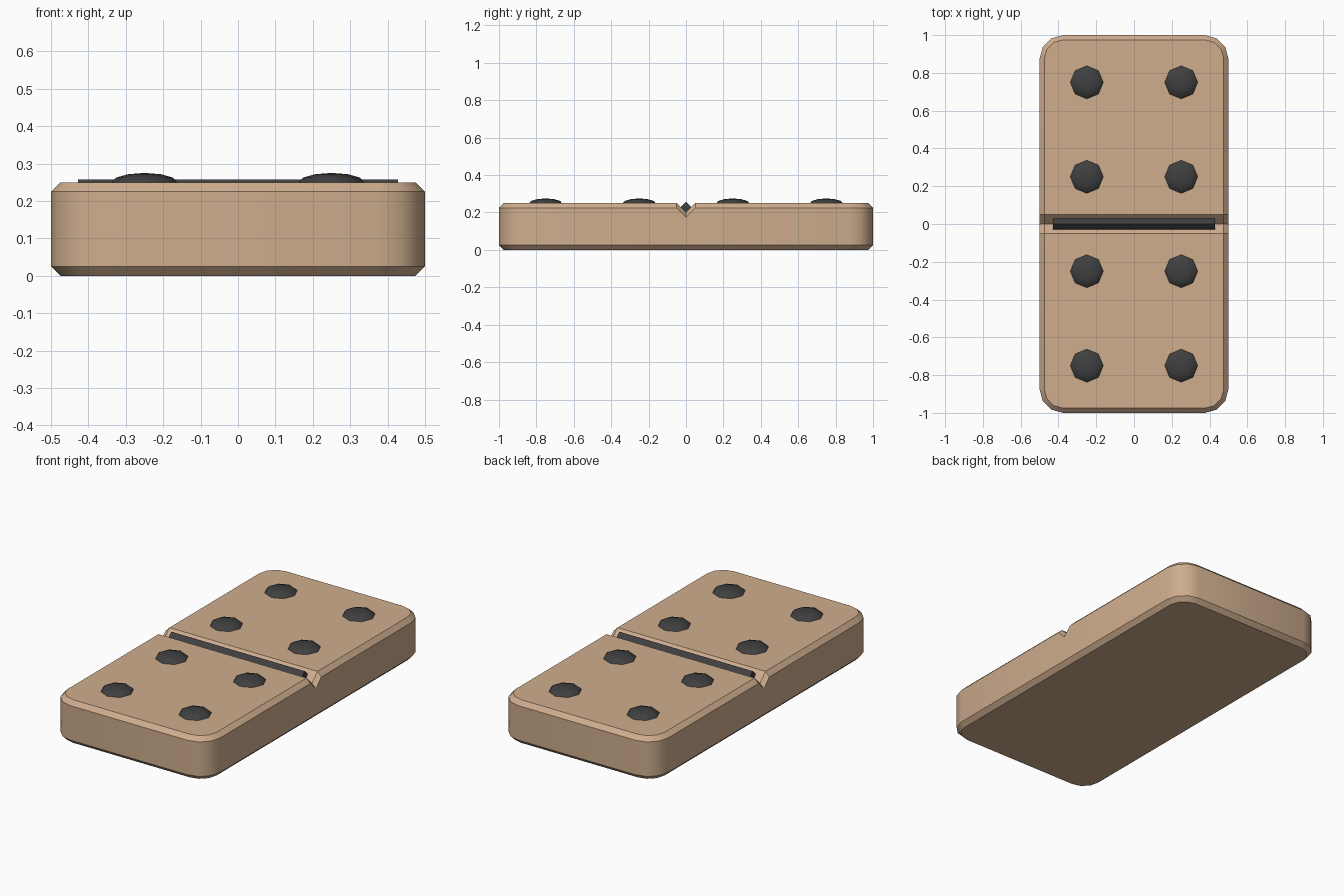
import bpy, bmesh, math
from mathutils import Matrix

if "Cube" in bpy.data.objects:
    bpy.data.objects.remove(bpy.data.objects["Cube"])


def material(name, rgb):
    m = bpy.data.materials.new(name)
    m.diffuse_color = (*rgb, 1)
    m.use_nodes = True
    m.node_tree.nodes["Principled BSDF"].inputs["Base Color"].default_value = m.diffuse_color
    return m


tan = material("tan", (0.62, 0.42, 0.27))
charcoal = material("charcoal", (0.05, 0.05, 0.05))


def finish(bm, name, mat, smooth_angle=None):
    bmesh.ops.recalc_face_normals(bm, faces=bm.faces)
    mesh = bpy.data.meshes.new(name)
    bm.to_mesh(mesh)
    bm.free()
    mesh.materials.append(mat)
    ob = bpy.data.objects.new(name, mesh)
    bpy.context.collection.objects.link(ob)
    if smooth_angle:
        bpy.ops.object.select_all(action='DESELECT')
        ob.select_set(True)
        bpy.context.view_layer.objects.active = ob
        bpy.ops.object.shade_smooth_by_angle(angle=math.radians(smooth_angle))
    return ob


# Tile: stacked rounded outlines with chamfers and a V groove across the top
GROOVE, DEPTH, CHAMFER = 0.05, 0.05, 0.025


def outline(inset):
    """Counter-clockwise outline, starting at the middle of the right side."""
    r = 0.125 - inset
    quarter = [(0.375 + r * math.cos(math.radians(a)),
                0.875 + r * math.sin(math.radians(a))) for a in (0, 30, 60, 90)]
    right = [(0.5 - inset, 0), (0.5 - inset, GROOVE)] + quarter
    left = [(-x, y) for x, y in reversed(right)]
    top = right + left
    return top + [(-x, -y) for x, y in top[1:-1]]


bm = bmesh.new()
loops = []
for inset, z, dip in ((CHAMFER, 0, 0), (0, CHAMFER, 0),
                      (0, 0.25 - CHAMFER, DEPTH), (CHAMFER, 0.25, DEPTH)):
    loops.append([bm.verts.new((x, y, z - (dip if abs(y) < 1e-6 else 0)))
                  for x, y in outline(inset)])
n = len(loops[0])
for a, b in zip(loops, loops[1:]):
    for i in range(n):
        j = (i + 1) % n
        bm.faces.new((a[i], a[j], b[j], b[i]))
bm.faces.new(list(reversed(loops[0])))
t, h = loops[-1], n // 2
bm.faces.new(t[1:h])                                # back half of the top
bm.faces.new(t[h + 1:])                             # front half of the top
bm.faces.new((t[0], t[1], t[h - 1], t[h]))          # groove walls
bm.faces.new((t[0], t[h], t[h + 1], t[n - 1]))
finish(bm, "tile", tan, 35)

# Divider: diamond-section bar lying in the groove
bm = bmesh.new()
ends = [[bm.verts.new((x, y, z)) for y, z in
         ((0.028, 0.23), (0, 0.258), (-0.028, 0.23), (0, 0.202))]
        for x in (-0.428, 0.428)]
for i in range(4):
    j = (i + 1) % 4
    bm.faces.new((ends[0][i], ends[0][j], ends[1][j], ends[1][i]))
for e in ends:
    bm.faces.new(e)
finish(bm, "divider", charcoal)

# Pips: flattened eight-sided domes, four on each half
for x in (-0.25, 0.25):
    for y in (-0.75, -0.25, 0.25, 0.75):
        bm = bmesh.new()
        bmesh.ops.create_uvsphere(
            bm, u_segments=8, v_segments=6, radius=1,
            matrix=Matrix.Translation((x, y, 0.25)) @ Matrix.Diagonal((0.0875, 0.0875, 0.025, 1)))
        finish(bm, "pip", charcoal, 80)
